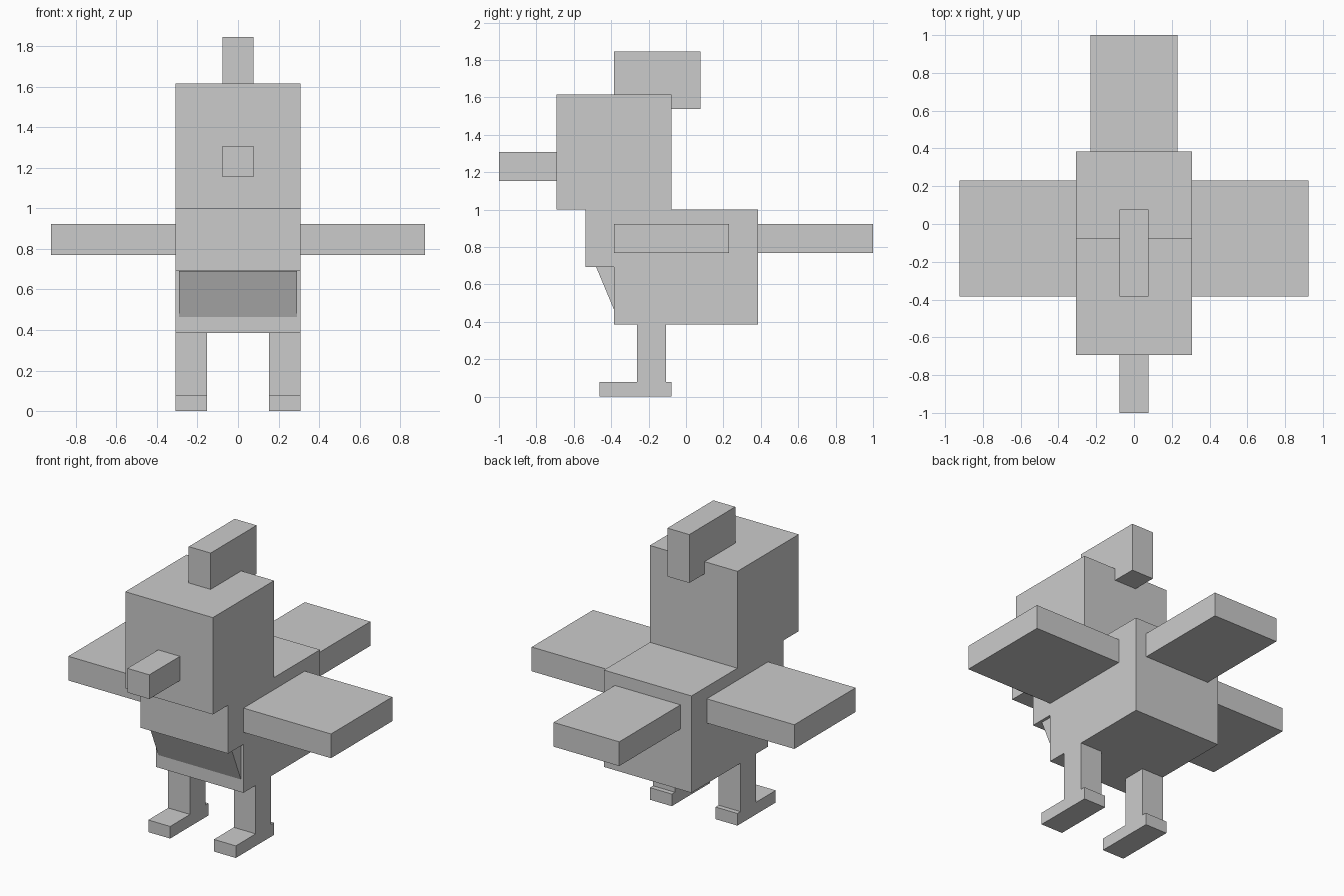
import bpy
import bmesh

cube = bpy.data.objects.get("Cube")
if cube:
    bpy.data.objects.remove(cube, do_unlink=True)

U = 1 / 13  # block unit

grey = bpy.data.materials.new("plain_grey")
grey.use_nodes = True
colour = (0.6, 0.6, 0.6, 1)
grey.diffuse_color = colour
grey.node_tree.nodes["Principled BSDF"].inputs["Base Color"].default_value = colour


def finish(name, bm):
    bmesh.ops.recalc_face_normals(bm, faces=bm.faces)
    mesh = bpy.data.meshes.new(name)
    bm.to_mesh(mesh)
    bm.free()
    mesh.materials.append(grey)
    obj = bpy.data.objects.new(name, mesh)
    bpy.context.collection.objects.link(obj)
    return obj


def box(name, x, y, z):
    """Block spanning the given (min, max) ranges in block units."""
    bm = bmesh.new()
    bmesh.ops.create_cube(bm, size=1)
    for v in bm.verts:
        v.co = [U * (r[0] if c < 0 else r[1]) for c, r in zip(v.co, (x, y, z))]
    return finish(name, bm)


def wedge(name, half_width, profile):
    """Side profile (y, z) extruded across the width."""
    bm = bmesh.new()
    face = bm.faces.new([bm.verts.new((-half_width, y, z)) for y, z in profile])
    out = bmesh.ops.extrude_face_region(bm, geom=[face])
    moved = [g for g in out["geom"] if isinstance(g, bmesh.types.BMVert)]
    bmesh.ops.translate(bm, verts=moved, vec=(2 * half_width, 0, 0))
    return finish(name, bm)


# Head with beak and crest
box("head", (-4, 4), (-9, -1), (13, 21))
box("beak", (-1, 1), (-13, -9), (15, 17))
box("crest", (-1, 1), (-5, 1), (20, 24))

# Body, breast and the sloping belly below it
box("body", (-4, 4), (-5, 5), (5, 13))
box("breast", (-4, 4), (-7, -5), (9, 13))
wedge("belly_slope", 0.29, [(-0.48, 0.692), (-0.385, 0.692), (-0.385, 0.465)])

# Tail
box("tail", (-3, 3), (5, 13), (10, 12))

# Paired wings, legs and feet
for side, s in (("left", 1), ("right", -1)):
    wing_x = sorted((4 * s, 12 * s))
    leg_x = sorted((2 * s, 4 * s))
    box(side + "_wing", wing_x, (-5, 3), (10, 12))
    box(side + "_leg", leg_x, (-3.4, -1.4), (1, 5))
    box(side + "_foot", leg_x, (-6, -1), (0, 1))
